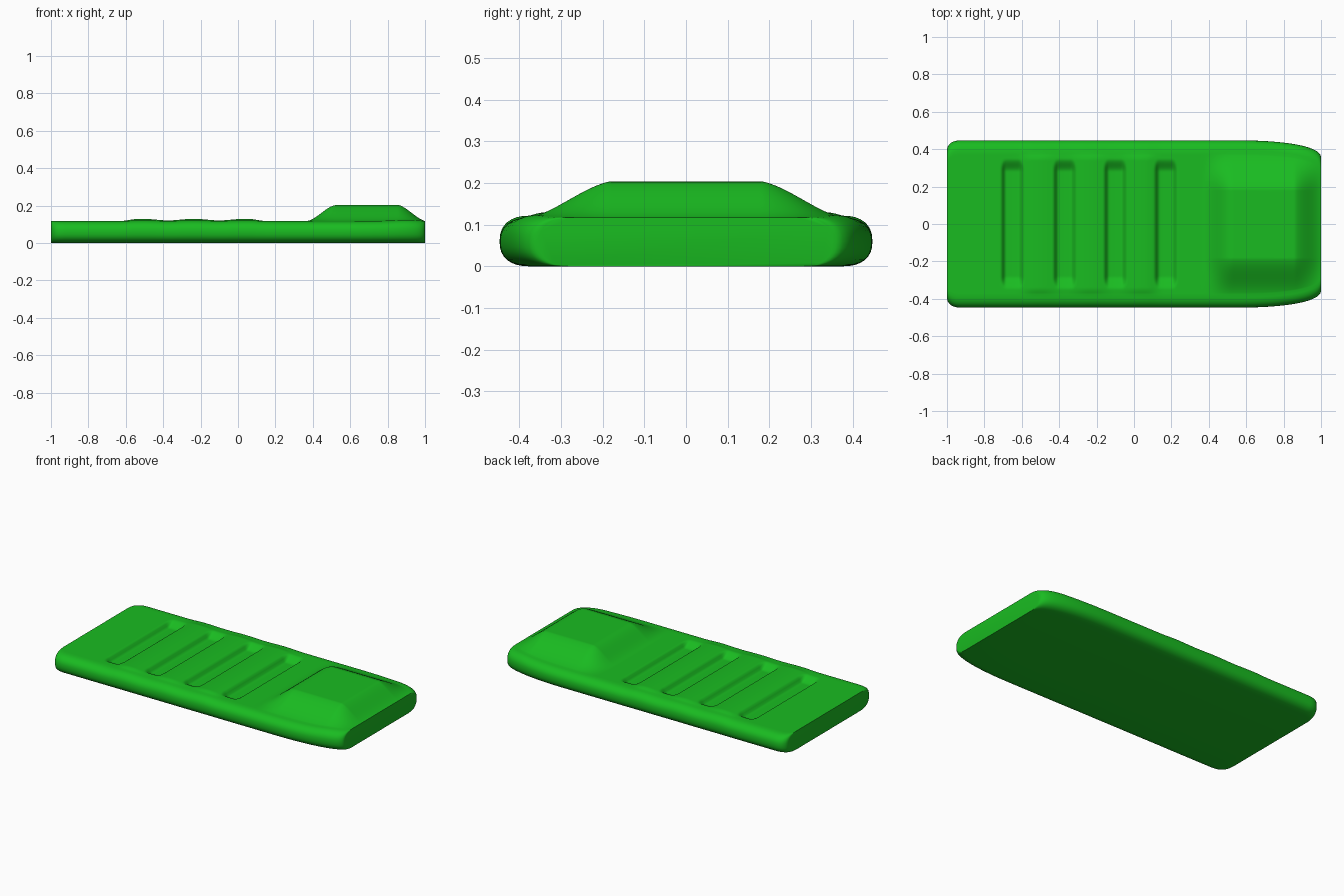
import bpy, bmesh
from math import sin, cos, pi

if "Cube" in bpy.data.objects:
    bpy.data.objects.remove(bpy.data.objects["Cube"])

GROOVES = (-0.65, -0.37, -0.10, 0.17)


def ramp(t, soft=1.0):
    t = max(0.0, min(1.0, t))
    return soft * t * t * (3 - 2 * t) + (1 - soft) * t


# Plan outline: tight corners at the foot, long taper at the head
def half_width(x):
    w = 0.447
    if x < -0.92:
        t = (-0.92 - x) / 0.08
        w -= 0.06 * (1 - (1 - t ** 2.5) ** 0.4)
    if x > 0.55:
        t = (x - 0.55) / 0.45
        w -= 0.095 * (1 - (1 - t ** 2.2) ** 0.42)
    return w


# Upper surface: base level, soft swells, sunken grooves and raised pillow
def top_height(x, y):
    a = abs(y)
    z = 0.117
    side = ramp((0.40 - a) / 0.06)
    if GROOVES[0] < x < GROOVES[-1]:
        end = min(ramp((x - GROOVES[0]) / 0.1), ramp((GROOVES[-1] - x) / 0.1))
        z += (0.008 + 0.004 * cos(2 * pi * (x + 0.51) / 0.273)) * side * end
    for g in GROOVES:
        dx = max(0, abs(x - g) - 0.035) / 0.028
        dy = max(0, a - 0.28) / 0.07
        z -= 0.03 * ramp(1 - (dx * dx + dy * dy) ** 0.5)
    px = min(ramp((x - 0.36) / 0.17), ramp((1.0 - x) / 0.14, 0.5))
    return z + 0.086 * px * ramp((0.375 - a) / 0.19, 0.5)


# One closed cross-section: rounded side, top, rounded side, flat bottom
def section(x):
    w, r = half_width(x), 0.072
    e = w - r
    h = top_height(x, e)
    arc = []
    for i in range(17):
        t = -pi / 2 + pi * i / 16
        s = sin(t)
        dz = (1 if s > 0 else -1) * abs(s) ** 0.85
        arc.append((e + r * max(cos(t), 0) ** 0.85, h / 2 + h / 2 * dz))
    n = 110
    top = [(e - 2 * e * i / n, top_height(x, e - 2 * e * i / n)) for i in range(1, n)]
    return arc + top + [(-y, z) for y, z in reversed(arc)]


stations = [-1 + 2 * i / 250 for i in range(251)]
stations += [s * (1 - d) for s in (-1, 1) for d in (0.0006, 0.002, 0.0045)]
stations.sort()

# Loft the sections into the sleeping mat
bm = bmesh.new()
rings = [[bm.verts.new((x, y, z)) for y, z in section(x)] for x in stations]
for a, b in zip(rings, rings[1:]):
    for i in range(len(a)):
        j = (i + 1) % len(a)
        bm.faces.new((a[i], a[j], b[j], b[i]))
bm.faces.new(rings[0])
bm.faces.new(rings[-1])
bmesh.ops.recalc_face_normals(bm, faces=bm.faces)
mesh = bpy.data.meshes.new("sleeping_mat")
bm.to_mesh(mesh)
bm.free()
mat_obj = bpy.data.objects.new("sleeping_mat", mesh)
bpy.context.collection.objects.link(mat_obj)

green = bpy.data.materials.new("green_fabric")
green.diffuse_color = (0.01, 0.5, 0.015, 1)
green.use_nodes = True
green.node_tree.nodes["Principled BSDF"].inputs["Base Color"].default_value = green.diffuse_color
mesh.materials.append(green)

bpy.context.view_layer.objects.active = mat_obj
mat_obj.select_set(True)
bpy.ops.object.shade_smooth_by_angle(angle=0.9)
